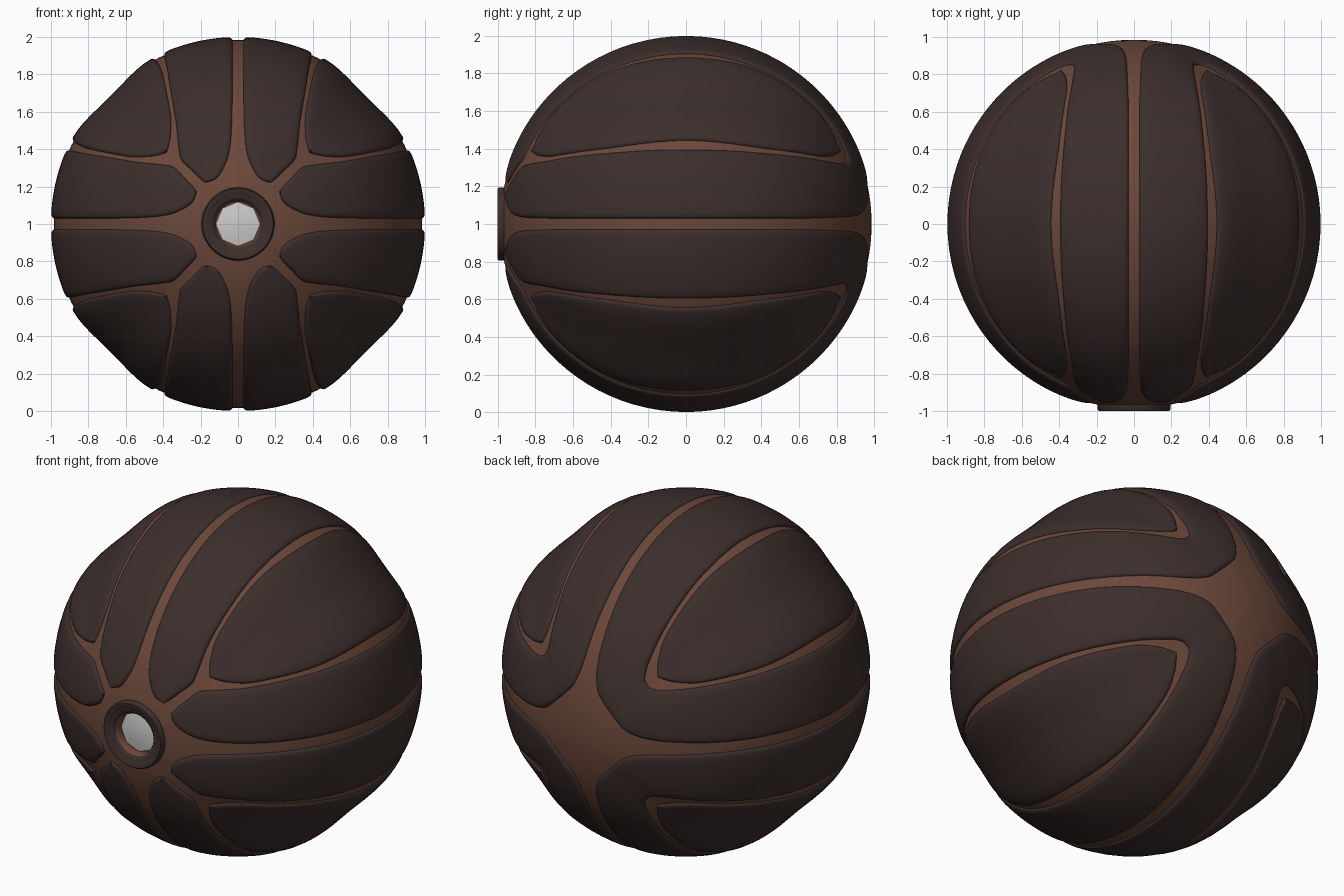
import bpy, bmesh, math
from mathutils import Vector

if "Cube" in bpy.data.objects:
    bpy.data.objects.remove(bpy.data.objects["Cube"])

CENTRE = Vector((0, 0, 1))

def material(name, rgb):
    m = bpy.data.materials.new(name)
    m.diffuse_color = (*rgb, 1)
    m.use_nodes = True
    m.node_tree.nodes["Principled BSDF"].inputs["Base Color"].default_value = m.diffuse_color
    return m

DARK = material("dark_panel", (0.045, 0.028, 0.026))
BROWN = material("brown_groove", (0.15, 0.065, 0.042))

def finish(bm, name, mat, outward=False, angle=40):
    bmesh.ops.remove_doubles(bm, verts=bm.verts, dist=1e-5)
    bmesh.ops.recalc_face_normals(bm, faces=bm.faces)
    if outward and sum(f.normal.dot(f.calc_center_median() - CENTRE) * f.calc_area() for f in bm.faces) < 0:
        bmesh.ops.reverse_faces(bm, faces=bm.faces)
    me = bpy.data.meshes.new(name)
    bm.to_mesh(me)
    bm.free()
    ob = bpy.data.objects.new(name, me)
    bpy.context.collection.objects.link(ob)
    if mat:
        me.materials.append(mat)
    bpy.context.view_layer.objects.active = ob
    ob.select_set(True)
    bpy.ops.object.shade_smooth_by_angle(angle=math.radians(angle))
    ob.select_set(False)
    return ob

def surface(d, height):
    """Point above the ball in direction d; the ball is flattened on its four diagonals."""
    u = (math.degrees(math.atan2(abs(d.z), abs(d.x))) - 45) / 20
    dip = 0.034 * math.cos(u * math.pi / 2) ** 2 * (1 - d.y ** 2) if abs(u) < 1 else 0
    return d * (height - dip)

def grid_faces(bm, rows, closed=False):
    n = len(rows)
    for i in range(n if closed else n - 1):
        a, b = rows[i], rows[(i + 1) % n]
        for j in range(len(a) - 1):
            bm.faces.new((a[j], a[j + 1], b[j + 1], b[j]))

def direction(x, phi):
    p, r = math.radians(phi), math.sqrt(1 - x * x)
    return Vector((x, -r * math.cos(p), r * math.sin(p)))

def swap(v):
    return Vector((v.z, v.y, v.x))

def smooth(pts, steps=6):
    """Catmull-Rom curve through directions on the unit sphere."""
    out = []
    for i in range(len(pts) - 1):
        p0, p1, p2, p3 = pts[max(i - 1, 0)], pts[i], pts[i + 1], pts[min(i + 2, len(pts) - 1)]
        for k in range(steps):
            t = k / steps
            out.append((p1 * 2 + (p2 - p0) * t + (p0 * 2 - p1 * 5 + p2 * 4 - p3) * t * t
                        + (p1 * 3 - p0 - p2 * 3 + p3) * t ** 3).normalized())
    return out + [pts[-1].normalized()]

# rounded panel edge: distance from the rim, height
EDGE = [(0, 0.95), (0, 0.984), (0.004, 0.991), (0.011, 0.996), (0.022, 0.999)]

def panel(name, left, right, sx, sz, inner=12):
    """Loft a raised panel between two edge curves."""
    bm = bmesh.new()
    rows = []
    for a, b in zip(smooth(left), smooth(right)):
        w = max((a - b).length, 1e-6)
        side = [(min(d / w, 0.25 * d / 0.022), h) for d, h in EDGE]
        s0 = side[-1][0]
        mid = [(s0 + (1 - 2 * s0) * k / inner, 1.0) for k in range(1, inner)]
        prof = side + mid + [(1 - s, h) for s, h in reversed(side)]
        row = []
        for s, h in prof:
            p = surface(a.lerp(b, s).normalized(), h)
            row.append(bm.verts.new(CENTRE + Vector((p.x * sx, p.y, p.z * sz))))
        rows.append(row)
    grid_faces(bm, rows)
    finish(bm, name, DARK, outward=True)

# edge curves as (x, angle from front over the top)
STRIP_IN = [(.175, 13.2), (.12, 14.3), (.08, 17.5), (.05, 22.3), (.035, 30), (.03, 44.5), (.03, 66), (.03, 90),
            (.03, 112), (.03, 130), (.035, 143), (.045, 156.4), (.075, 163.7), (.12, 167.2), (.17, 170.1)]
STRIP_OUT = [(.175, 13.2), (.21, 14.8), (.25, 17.4), (.31, 21.6), (.325, 26.4), (.345, 39.7), (.383, 64), (.40, 90),
             (.39, 110), (.37, 125), (.345, 140.3), (.33, 149.4), (.325, 153.6), (.33, 156.6), (.348, 158.2)]
LENS = [(.392, 25.2), (.380, 27.7), (.368, 32.5), (.37, 41.9), (.41, 64), (.45, 90)]
LENS += [(x, 180 - p) for x, p in reversed(LENS[:-1])]

def around(pairs):
    half = [direction(*p) for p in pairs]
    return half + [swap(v) for v in reversed(half[:-1])]

lens_edge = [direction(*p) for p in LENS]
for sx, h in ((1, "right"), (-1, "left")):
    for sz, v in ((1, "upper"), (-1, "lower")):
        panel(f"{v}_{h}_wrap_panel", around(STRIP_IN), around(STRIP_OUT), sx, sz)
        panel(f"{v}_{h}_lens_panel", lens_edge, [swap(d) for d in lens_edge], sx, sz)

# brown ball under the panels, open at the front hole
def revolve(name, profile, mat, n=48, angle=40):
    """Revolve (radius, y) points around the front-back axis."""
    bm = bmesh.new()
    rows = []
    for i in range(n):
        c, s = math.cos(2 * math.pi * i / n), math.sin(2 * math.pi * i / n)
        rows.append([bm.verts.new((r * c, y, 1 + r * s)) for r, y in profile])
    grid_faces(bm, rows, closed=True)
    bmesh.ops.dissolve_degenerate(bm, edges=bm.edges, dist=1e-6)
    return finish(bm, name, mat, angle=angle)

arc = [math.radians(8 + 172 * k / 72) for k in range(73)]
ball = revolve("ball_core", [(math.sin(t), -math.cos(t)) for t in arc], BROWN, n=128)
for v in ball.data.vertices:
    d = (v.co - CENTRE).normalized()
    v.co = CENTRE + surface(d, 0.985)

# front hub: dark ring, brown socket, grey faceted plug
revolve("hub_ring", [(.195, -.93), (.195, -.99), (.188, -1.0), (.172, -1.0), (.16, -.993), (.148, -.99),
                     (.136, -.987), (.127, -.978), (.124, -.96)], DARK)
revolve("hub_socket", [(.126, -.975), (.118, -.965), (.118, -.93), (.0, -.93)], BROWN)
revolve("hub_plug", [(.116, -.935), (.06, -.945), (0, -.948)], None, n=8)
